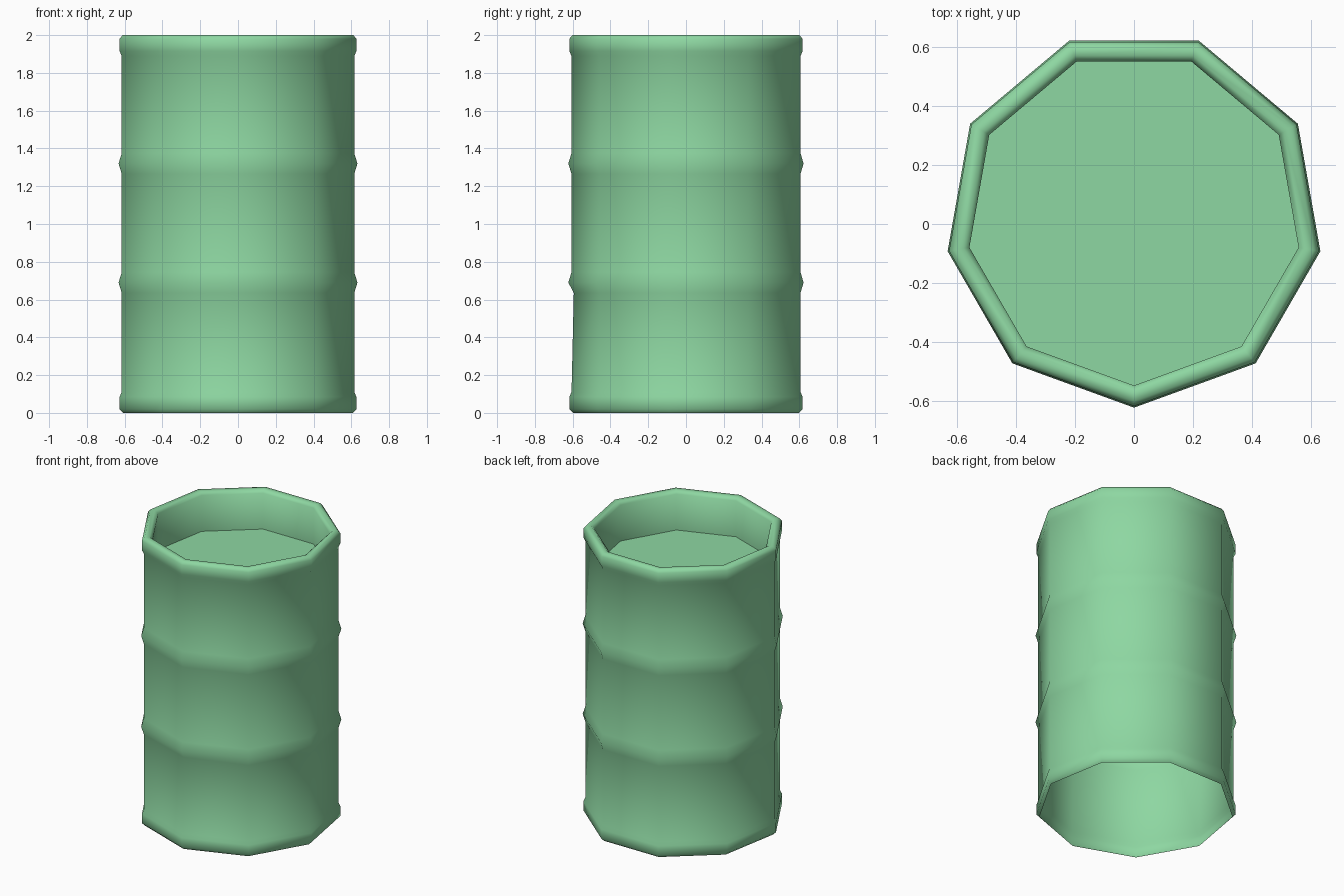
import bpy, bmesh, math

if "Cube" in bpy.data.objects:
    bpy.data.objects.remove(bpy.data.objects["Cube"])

SIDES = 9
R = 0.625          # plain wall radius
Y_SHIFT = 0.019    # centres the odd-sided outline in y

# Wall profile (radius, height): open foot, two ribs, rolled rim, recessed well
profile = [(0.617, 0.0), (0.637, 0.02), (0.637, 0.085), (R, 0.11)]
for mid in (0.69, 1.32):
    profile += [(R, mid - 0.055), (0.642, mid), (R, mid + 0.055)]
profile += [(R, 1.89), (0.637, 1.915), (0.637, 1.98), (0.62, 2.0),
            (0.588, 2.0), (0.567, 1.98), (0.567, 1.73)]

bm = bmesh.new()


def ring(radius, z):
    verts = []
    for i in range(SIDES):
        a = -math.pi / 2 + 2 * math.pi * i / SIDES
        verts.append(bm.verts.new((radius * math.cos(a),
                                   radius * math.sin(a) + Y_SHIFT, z)))
    return verts


# Barrel wall
rings = [ring(r, z) for r, z in profile]
for lo, hi in zip(rings, rings[1:]):
    for i in range(SIDES):
        j = (i + 1) % SIDES
        bm.faces.new((lo[i], lo[j], hi[j], hi[i]))

# Slight dent under the lower rib at the front corner
rings[4][0].co.y += 0.012

# Recessed lid
bm.faces.new(rings[-1])

mesh = bpy.data.meshes.new("barrel")
bm.to_mesh(mesh)
bm.free()
barrel = bpy.data.objects.new("barrel", mesh)
bpy.context.collection.objects.link(barrel)

# Green paint
paint = bpy.data.materials.new("green_paint")
paint.diffuse_color = (0.27, 0.68, 0.36, 1)
paint.use_nodes = True
paint.node_tree.nodes["Principled BSDF"].inputs["Base Color"].default_value = paint.diffuse_color
mesh.materials.append(paint)

bpy.context.view_layer.objects.active = barrel
barrel.select_set(True)
bpy.ops.object.shade_smooth_by_angle(angle=math.radians(60))
